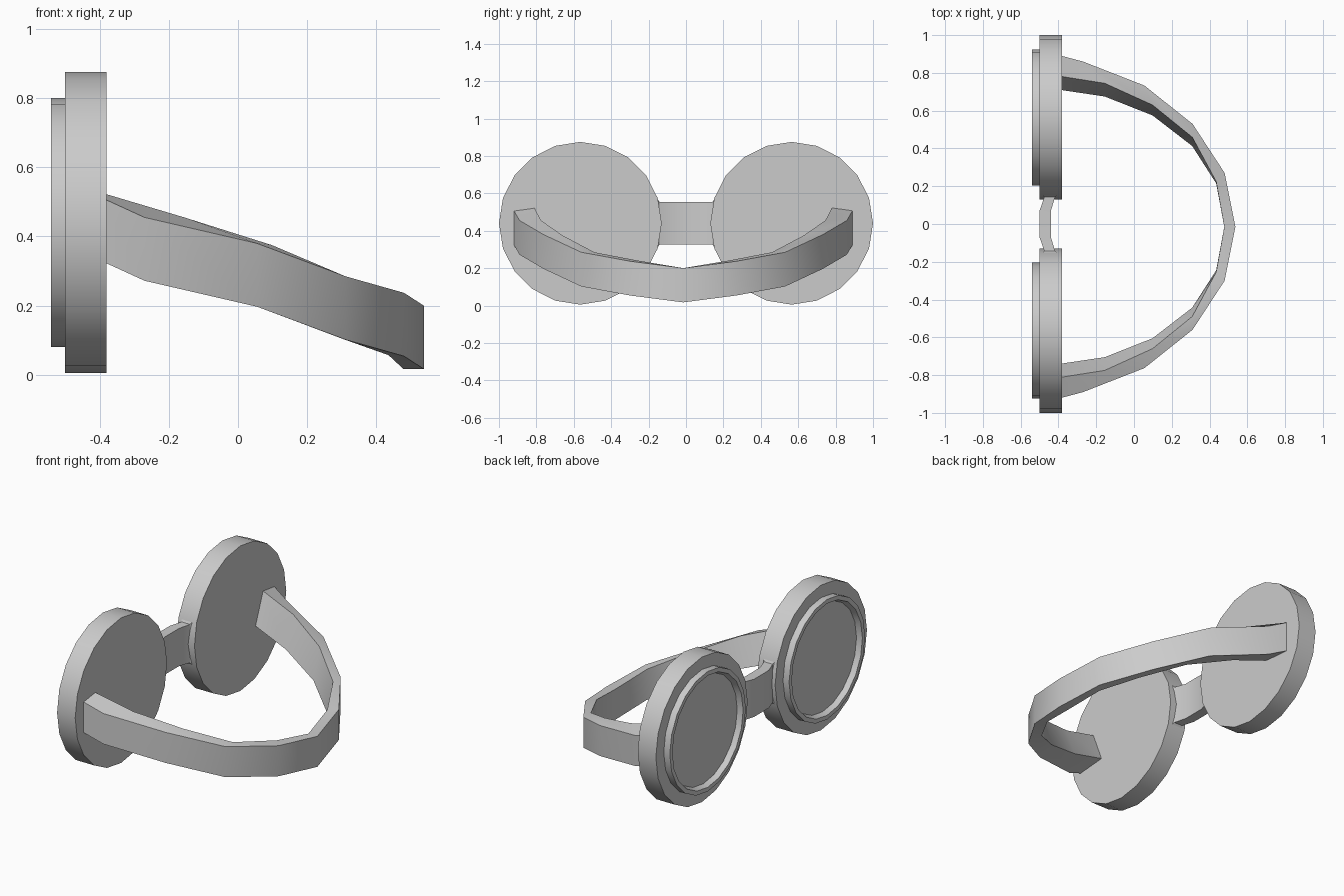
import bpy, math

if "Cube" in bpy.data.objects:
    bpy.data.objects.remove(bpy.data.objects["Cube"])

SIDES = 20


def make_object(name, verts, faces):
    mesh = bpy.data.meshes.new(name)
    mesh.from_pydata(verts, [], faces)
    mesh.update()
    obj = bpy.data.objects.new(name, mesh)
    bpy.context.collection.objects.link(obj)
    bpy.ops.object.select_all(action='DESELECT')
    obj.select_set(True)
    bpy.context.view_layer.objects.active = obj
    bpy.ops.object.mode_set(mode='EDIT')
    bpy.ops.mesh.select_all(action='SELECT')
    bpy.ops.mesh.normals_make_consistent(inside=False)
    bpy.ops.object.mode_set(mode='OBJECT')
    bpy.ops.object.shade_smooth_by_angle(angle=math.radians(30))
    return obj


def loft(name, sections):
    """Skin a row of equal-sized closed sections and cap both ends."""
    n = len(sections[0])
    verts = [p for s in sections for p in s]
    faces = [(i * n + j, i * n + (j + 1) % n,
              (i + 1) * n + (j + 1) % n, (i + 1) * n + j)
             for i in range(len(sections) - 1) for j in range(n)]
    faces.append(tuple(range(n)))
    faces.append(tuple(range(len(verts) - n, len(verts))))
    return make_object(name, verts, faces)


# Eyepieces: round housing, raised rim and recessed lens, as (x, radius)
profile = [(-0.38, 0.435), (-0.50, 0.435), (-0.50, 0.36),
           (-0.54, 0.36), (-0.54, 0.335), (-0.51, 0.322)]
for name, cy in (("left_eyepiece", 0.565), ("right_eyepiece", -0.565)):
    loft(name, [[(x, cy + r * math.cos(2 * math.pi * k / SIDES),
                  0.44 + r * math.sin(2 * math.pi * k / SIDES))
                 for k in range(SIDES)] for x, r in profile])

# Nose bridge, flared where it meets the housings: (y, x front, x back, half height)
half = [(0.17, -0.499, -0.385, 0.16), (0.143, -0.475, -0.418, 0.115),
        (0.07, -0.50, -0.44, 0.113)]
stations = half + [(-y, a, b, h) for y, a, b, h in reversed(half)]
loft("nose_bridge", [[(a, y, 0.44 - h), (b, y, 0.44 - h),
                      (b, y, 0.44 + h), (a, y, 0.44 + h)]
                     for y, a, b, h in stations])

# Head strap: sloping band with a thicker lower inner edge
outer = [(-0.385, 0.907, 0.51), (-0.27, 0.875, 0.455), (0.055, 0.748, 0.38),
         (0.31, 0.545, 0.285), (0.48, 0.285, 0.237), (0.537, 0, 0.20)]
inner = [(-0.385, 0.797, 0.525), (-0.155, 0.76, 0.455), (0.098, 0.645, 0.375),
         (0.308, 0.475, 0.285), (0.435, 0.24, 0.24), (0.478, 0, 0.20)]
lower_y = [0.725, 0.69, 0.59, 0.428, 0.23, 0]


def strap_section(i, side):
    (ox, oy, oz), (ix, iy, iz) = outer[i], inner[i]
    return [(x, side * y - 0.015, z) for x, y, z in
            ((ox, oy, oz), (ix, iy, iz),
             (ix, lower_y[i], iz - 0.183), (ox, oy, oz - 0.183))]


loft("head_strap", [strap_section(i, 1) for i in range(6)] +
     [strap_section(i, -1) for i in range(4, -1, -1)])

# Sink the strap ends slightly into the housings
for v in bpy.data.objects["head_strap"].data.vertices:
    if v.co.x < -0.38:
        v.co.x = -0.39
